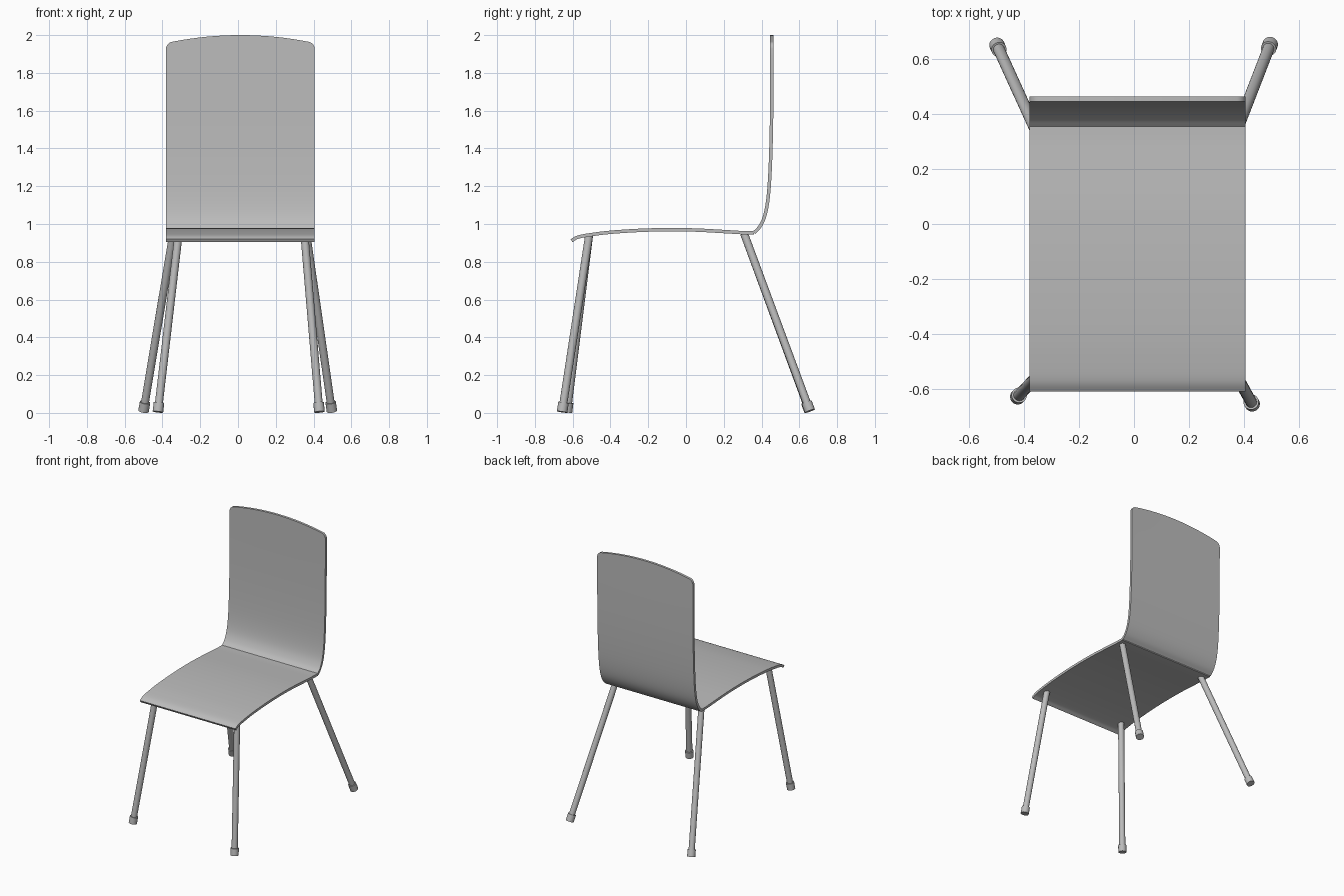
import bpy, bmesh, math
from mathutils import Vector

if "Cube" in bpy.data.objects:
    bpy.data.objects.remove(bpy.data.objects["Cube"])

grey = bpy.data.materials.new("plain grey")
grey.diffuse_color = (0.5, 0.5, 0.5, 1)
grey.use_nodes = True
grey.node_tree.nodes["Principled BSDF"].inputs["Base Color"].default_value = grey.diffuse_color

X0, X1 = -0.381, 0.406      # side edges of seat and back
HALF = 0.009                # half the shell thickness


def finish(name, bm):
    bmesh.ops.recalc_face_normals(bm, faces=bm.faces)
    me = bpy.data.meshes.new(name)
    bm.to_mesh(me)
    bm.free()
    ob = bpy.data.objects.new(name, me)
    bpy.context.collection.objects.link(ob)
    me.materials.append(grey)
    bpy.ops.object.select_all(action='DESELECT')
    bpy.context.view_layer.objects.active = ob
    ob.select_set(True)
    bpy.ops.object.shade_smooth_by_angle(angle=math.radians(35))
    return ob


def smooth_path(pts, n=5):
    """Catmull-Rom through the profile points."""
    p = [Vector(q) for q in pts]
    p = [2 * p[0] - p[1]] + p + [2 * p[-1] - p[-2]]
    out = []
    for a, b, c, d in zip(p, p[1:], p[2:], p[3:]):
        for k in range(n):
            t = k / n
            out.append(0.5 * (2 * b + (c - a) * t + (2 * a - 5 * b + 4 * c - d) * t * t
                              + (3 * b - a - 3 * c + d) * t ** 3))
    return out + [p[-2]]


def shell(name, profile, xs, warp=lambda x, z: z):
    """Thick strip: the (y, z) profile swept across the x columns."""
    path = smooth_path(profile)
    sides = ([], [])
    for i, q in enumerate(path):
        t = (path[min(i + 1, len(path) - 1)] - path[max(i - 1, 0)]).normalized()
        nrm = Vector((-t.y, t.x)) * HALF
        sides[0].append(q + nrm)
        sides[1].append(q - nrm)
    ring = sides[0] + sides[1][::-1]
    n, m = len(ring), len(path)
    bm = bmesh.new()
    cols = [[bm.verts.new((x, q.x, warp(x, q.y))) for q in ring] for x in xs]
    for a, b in zip(cols, cols[1:]):
        for i in range(n):
            j = (i + 1) % n
            bm.faces.new((a[i], a[j], b[j], b[i]))
    for c in (cols[0], cols[-1]):
        for i in range(m - 1):
            bm.faces.new((c[i], c[i + 1], c[n - 2 - i], c[n - 1 - i]))
    return finish(name, bm)


# Seat: gently crowned, rolled down at the front
shell("seat", [(-0.606, 0.912), (-0.57, 0.931), (-0.5, 0.944), (-0.4, 0.956), (-0.25, 0.966),
               (-0.1, 0.97), (0.05, 0.968), (0.2, 0.96), (0.3, 0.954), (0.36, 0.953)], [X0, X1])

# Backrest: curves up from the seat, arched top with rounded corners
R, MID, HW = 0.03, (X0 + X1) / 2, (X1 - X0) / 2


def arch(x, z):
    if z < 1.7:
        return z
    top = 2 - 0.042 * ((x - MID) / HW) ** 2
    d = min(x - X0, X1 - x)
    if d < R:
        top -= R - math.sqrt(max(0, R * R - (R - d) ** 2))
    return 1.7 + (z - 1.7) * (top - 1.7) / 0.3


corner = [R * (1 - math.cos(k * math.pi / 12)) for k in range(7)]
middle = [X0 + R + (X1 - X0 - 2 * R) * k / 16 for k in range(1, 16)]
columns = [X0 + c for c in corner] + middle + [X1 - c for c in reversed(corner)]
shell("backrest", [(0.36, 0.953), (0.392, 0.988), (0.419, 1.05), (0.436, 1.15), (0.446, 1.3),
                   (0.452, 1.5), (0.454, 1.7), (0.455, 2.0)], columns, arch)


# Legs and feet
def rod(name, a, b, r):
    a, b = Vector(a), Vector(b)
    bm = bmesh.new()
    bmesh.ops.create_cone(bm, cap_ends=True, segments=24, radius1=r, radius2=r, depth=(b - a).length)
    bm.transform((b - a).to_track_quat('Z', 'Y').to_matrix().to_4x4())
    bmesh.ops.translate(bm, verts=bm.verts, vec=(a + b) / 2)
    finish(name, bm)


legs = {
    "front_left": ((-0.424, -0.63, 0.005), (-0.315, -0.513, 0.94)),
    "front_right": ((0.431, -0.656, 0.005), (0.352, -0.513, 0.94)),
    "back_left": ((-0.5, 0.653, 0.010), (-0.343, 0.308, 0.948)),
    "back_right": ((0.497, 0.656, 0.010), (0.362, 0.308, 0.948)),
}
for name, (foot, top) in legs.items():
    foot, top = Vector(foot), Vector(top)
    axis = (top - foot).normalized()
    rod(name + "_leg", foot + axis * 0.02, top, 0.021)
    rod(name + "_foot", foot, foot + axis * 0.05, 0.028)
